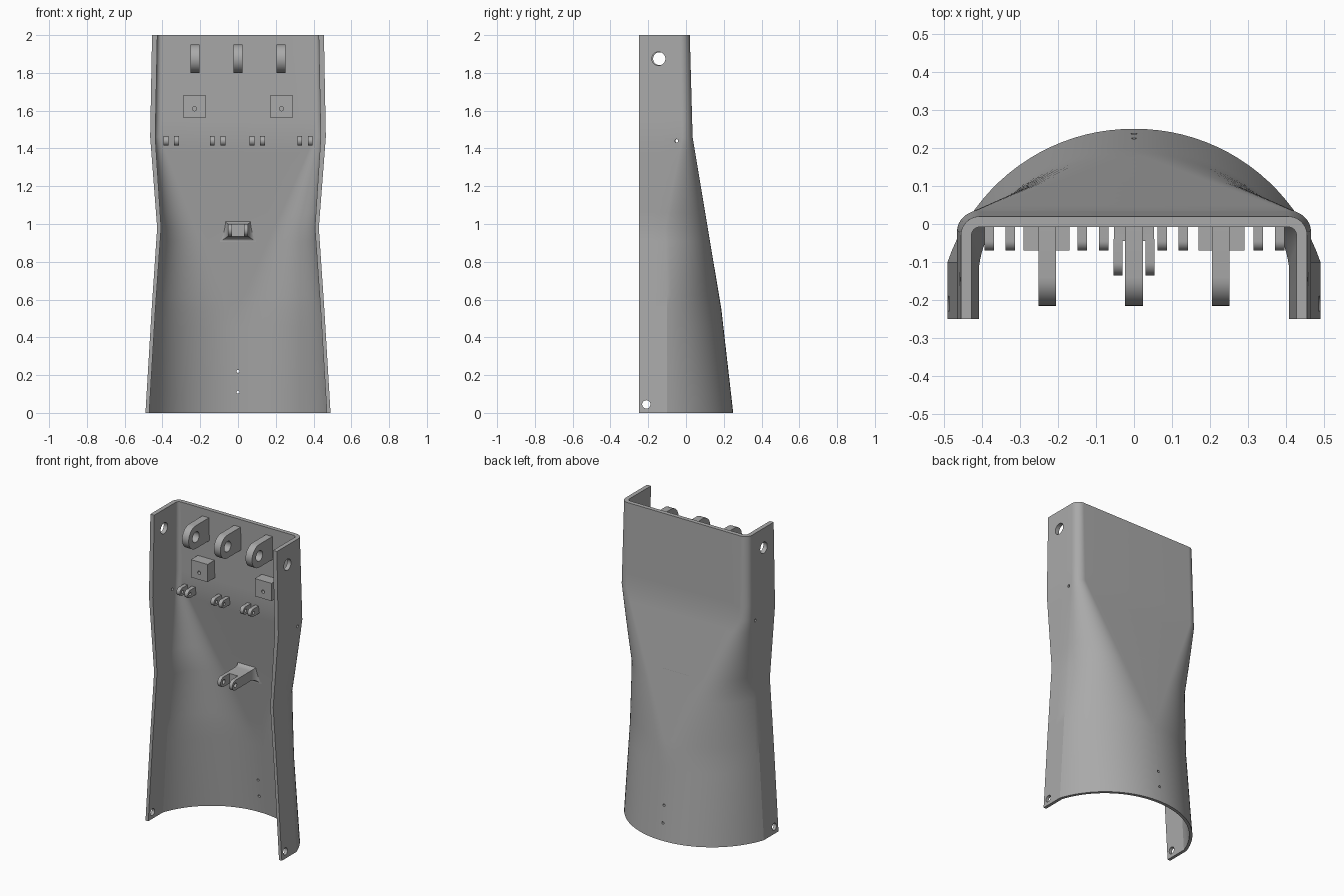
import bpy, bmesh, math
from mathutils import Vector

cube = bpy.data.objects.get("Cube")
if cube:
    bpy.data.objects.remove(cube)

grey = bpy.data.materials.new("plain grey")
grey.use_nodes = True
COLOUR = (0.4, 0.4, 0.4, 1)
grey.diffuse_color = COLOUR
grey.node_tree.nodes["Principled BSDF"].inputs["Base Color"].default_value = COLOUR


def finish(bm, name):
    bmesh.ops.recalc_face_normals(bm, faces=bm.faces)
    me = bpy.data.meshes.new(name)
    bm.to_mesh(me)
    bm.free()
    me.materials.append(grey)
    ob = bpy.data.objects.new(name, me)
    bpy.context.collection.objects.link(ob)
    return ob


def activate(ob):
    bpy.ops.object.select_all(action='DESELECT')
    ob.select_set(True)
    bpy.context.view_layer.objects.active = ob


def smooth(ob, degrees=25):
    activate(ob)
    bpy.ops.object.shade_smooth_by_angle(angle=math.radians(degrees))


def loft(rings, name):
    bm = bmesh.new()
    loops = [[bm.verts.new(p) for p in ring] for ring in rings]
    n = len(loops[0])
    for a, b in zip(loops, loops[1:]):
        for i in range(n):
            j = (i + 1) % n
            bm.faces.new((a[i], a[j], b[j], b[i]))
    bm.faces.new(loops[0])
    bm.faces.new(loops[-1])
    return finish(bm, name)


def drill(ob, holes):
    """Cut round holes given as (axis, centre, radius, length)."""
    for axis, centre, radius, length in holes:
        bm = bmesh.new()
        bmesh.ops.create_cone(bm, cap_ends=True, segments=32, radius1=radius,
                              radius2=radius, depth=length)
        turn = Vector((0, 0, 1)).rotation_difference(Vector(axis))
        bmesh.ops.rotate(bm, verts=bm.verts, matrix=turn.to_matrix())
        bmesh.ops.translate(bm, verts=bm.verts, vec=centre)
        cutter = finish(bm, "hole_cutter")
        cutter.hide_render = True
        mod = ob.modifiers.new("hole", 'BOOLEAN')
        mod.operation = 'DIFFERENCE'
        mod.solver = 'EXACT'
        mod.object = cutter
        activate(ob)
        bpy.ops.object.modifier_apply(modifier=mod.name)
        bpy.data.objects.remove(cutter)


# Shell: round at the bottom, square at the top
# height, half width, back y, flat half width, side end y, tangent, weight, wall
KEYS = [
    (0.00, 0.490, 0.250, 0.00, -0.10, 0.755, 0.814, 0.020),
    (0.55, 0.457, 0.187, 0.00, -0.10, 0.78, 0.80, 0.020),
    (0.98, 0.428, 0.115, 0.19, -0.11, 0.88, 0.76, 0.021),
    (1.46, 0.465, 0.035, 0.405, -0.02, 1.0, 0.707, 0.027),
    (2.00, 0.455, 0.020, 0.405, -0.03, 1.0, 0.707, 0.028),
]
FRONT = -0.25


def half_profile(half, back, flat, side, tangent, weight):
    pts = [(half, FRONT), (half, (FRONT + side) / 2)]
    control = (flat + tangent * (half - flat), back)
    for i in range(21):
        t = i / 20
        a, b, c = (1 - t) ** 2, 2 * weight * t * (1 - t), t * t
        pts.append(tuple((a * p + b * q + c * r) / (a + b + c) for p, q, r in
                         zip((half, side), control, (flat, back))))
    return pts


def section(z, half, back, flat, side, tangent, weight, wall):
    ring = []
    for inset, step in ((0, 1), (wall, -1)):
        right = half_profile(half - inset, back - inset, max(flat, 0.004),
                             side, tangent, weight)
        whole = right + [(-x, y) for x, y in reversed(right)]
        ring += [(x, y, z) for x, y in whole[::step]]
    return ring


rings = [section(*KEYS[0])]
for low, high in zip(KEYS, KEYS[1:]):
    for i in range(1, 7):
        rings.append(section(*[a + (b - a) * i / 6 for a, b in zip(low, high)]))
shell = loft(rings, "shell")
drill(shell, [
    ((1, 0, 0), (0, -0.145, 1.875), 0.036, 2),
    ((1, 0, 0), (0, -0.21, 0.045), 0.022, 2),
    ((1, 0, 0), (0, -0.05, 1.44), 0.009, 2),
    ((0, 1, 0), (0, 0.2, 0.11), 0.008, 0.4),
    ((0, 1, 0), (0, 0.2, 0.22), 0.008, 0.4),
])
smooth(shell, 20)


def lug(name, x, z, width, root, tip, radius, hole):
    """Flat tab with a rounded end and a cross hole."""
    cy = tip + radius
    outline = [(root, z + radius)]
    for i in range(17):
        a = math.pi / 2 + math.pi * i / 16
        outline.append((cy + radius * math.cos(a), z + radius * math.sin(a)))
    outline.append((root, z - radius))
    ob = loft([[(x + s * width / 2, y, h) for y, h in outline] for s in (-1, 1)], name)
    drill(ob, [((1, 0, 0), (x, cy, z), hole, width * 2)])
    smooth(ob)


# Large lugs across the top
for i in (-1, 0, 1):
    lug("large_lug", i * 0.228, 1.875, 0.047, 0.005, -0.215, 0.075, 0.034)

# Paired small lugs
for centre in (-0.353, -0.108, 0.102, 0.355):
    for s in (-1, 1):
        lug("small_lug", centre + s * 0.028, 1.44, 0.025, 0.02, -0.07, 0.025, 0.01)


def box_ring(y, half, low, high):
    return [(-half, y, low), (half, y, low), (half, y, high), (-half, y, high)]


# Mounting blocks with a screw hole
for s in (-1, 1):
    block = loft([[(x + s * 0.23, y, z) for x, y, z in box_ring(depth, 0.06, 1.565, 1.68)]
                  for depth in (0.01, -0.07)], "mounting_block")
    drill(block, [((0, 1, 0), (s * 0.23, -0.07, 1.61), 0.011, 0.08)])

# Middle bracket with a flared foot
flare = []
for i in range(9):
    t = i / 8
    spread = 0.042 * (1 - math.sin(t * math.pi / 2))
    flare.append(box_ring(0.105 - 0.055 * (1 - math.cos(t * math.pi / 2)),
                          0.053 + spread, 0.935 - spread * 0.7, 1.0 + spread))
flare.append(box_ring(-0.045, 0.053, 0.935, 1.0))
smooth(loft(flare, "bracket_stem"))
for s in (-1, 1):
    lug("bracket_prong", s * 0.042, 0.9675, 0.023, -0.04, -0.135, 0.0325, 0.014)
